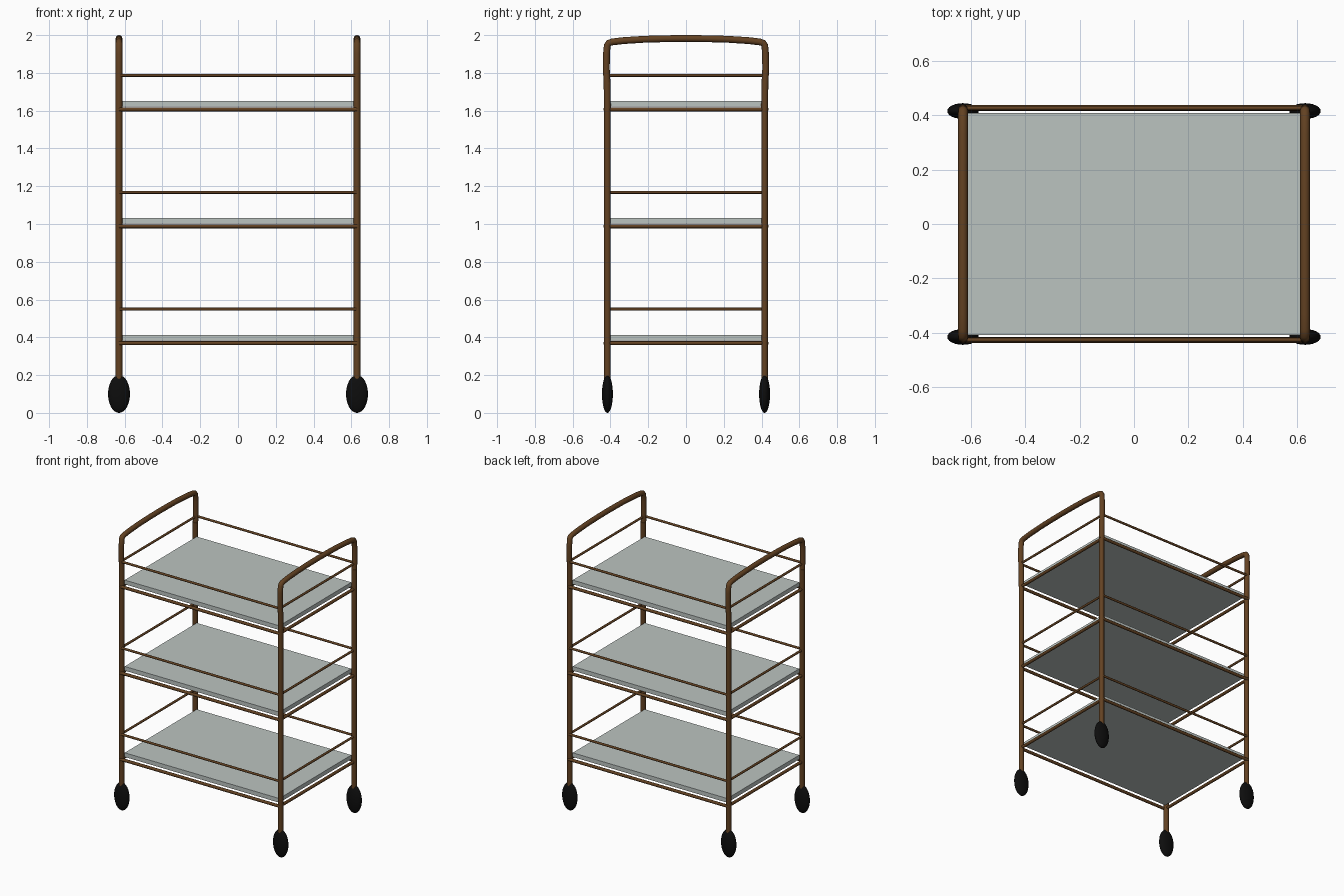
import bpy
import math
from mathutils import Vector

cube = bpy.data.objects.get("Cube")
if cube:
    bpy.data.objects.remove(cube, do_unlink=True)


def material(name, rgb, rough, metal=0.0):
    m = bpy.data.materials.new(name)
    m.use_nodes = True
    m.diffuse_color = (*rgb, 1)
    bsdf = next(n for n in m.node_tree.nodes if n.type == 'BSDF_PRINCIPLED')
    bsdf.inputs["Base Color"].default_value = (*rgb, 1)
    bsdf.inputs["Roughness"].default_value = rough
    bsdf.inputs["Metallic"].default_value = metal
    return m


BRONZE = material("bronze brown", (0.125, 0.054, 0.016), 0.5)
PANEL = material("pale grey green", (0.50, 0.55, 0.53), 0.4)
RUBBER = material("black rubber", (0.004, 0.004, 0.004), 0.7)


def finish(obj, name, mat, smooth=True):
    obj.name = obj.data.name = name
    obj.data.materials.append(mat)
    if smooth:
        bpy.ops.object.shade_smooth_by_angle(angle=math.radians(50))
    return obj


def rod(name, a, b, r, sides=12):
    a, b = Vector(a), Vector(b)
    d = b - a
    bpy.ops.mesh.primitive_cylinder_add(
        vertices=sides, radius=r, depth=d.length, location=(a + b) / 2,
        rotation=d.to_track_quat('Z', 'Y').to_euler())
    return finish(bpy.context.object, name, BRONZE)


def tube(name, points, r):
    """Bent round tube along a path, converted to a mesh."""
    cu = bpy.data.curves.new(name, 'CURVE')
    cu.dimensions = '3D'
    cu.bevel_depth, cu.bevel_resolution = r, 4
    cu.use_fill_caps = True
    sp = cu.splines.new('POLY')
    sp.points.add(len(points) - 1)
    for p, co in zip(sp.points, points):
        p.co = (*co, 1)
    obj = bpy.data.objects.new(name, cu)
    bpy.context.collection.objects.link(obj)
    bpy.ops.object.select_all(action='DESELECT')
    obj.select_set(True)
    bpy.context.view_layer.objects.active = obj
    bpy.ops.object.convert(target='MESH')
    return finish(bpy.context.object, name, BRONZE)


X, Y = 0.63, 0.416          # post centres
POST_R = 0.0175
SIDES = ((1, "left"), (-1, "right"))
ENDS = ((-1, "front"), (1, "back"))

# Corner posts and oval wheels
for sx, side in SIDES:
    for sy, end in ENDS:
        rod(f"{end}_{side}_post", (sx * X, sy * Y, 0.16), (sx * X, sy * Y, 1.75), POST_R)
        bpy.ops.mesh.primitive_uv_sphere_add(segments=24, ring_count=16, radius=1,
                                             location=(sx * X, sy * Y, 0.1))
        wheel = bpy.context.object
        wheel.scale = (0.058, 0.029, 0.1)
        bpy.ops.object.transform_apply(location=False, rotation=False, scale=True)
        finish(wheel, f"{end}_{side}_wheel", RUBBER)

# Arched push handles rising from the posts
half = [(0.416, 1.61), (0.418, 1.75), (0.422, 1.82), (0.421, 1.90), (0.417, 1.945),
        (0.409, 1.958), (0.39, 1.964), (0.33, 1.971), (0.22, 1.978), (0.11, 1.981)]
arch = half + [(0, 1.982)] + [(-y, z) for y, z in reversed(half)]
for sx, side in SIDES:
    tube(f"{side}_handle", [(sx * X, y, z) for y, z in arch], 0.018)

# Three tiers: support frame, panel and guard rails
for tier, z in (("bottom", 0.369), ("middle", 0.988), ("top", 1.607)):
    for kind, rz, r in (("support", z, 0.0105), ("guard", z + 0.18, 0.008)):
        for sy, end in ENDS:
            y = sy * 0.427
            rod(f"{tier}_{end}_{kind}_rail", (-X, y, rz), (X, y, rz), r)
        for sx, side in SIDES:
            rod(f"{tier}_{side}_{kind}_rail", (sx * X, -Y, rz), (sx * X, Y, rz), r)
    bpy.ops.mesh.primitive_cube_add(size=1, location=(0, 0, z + 0.029))
    shelf = bpy.context.object
    shelf.scale = (1.226, 0.816, 0.03)
    bpy.ops.object.transform_apply(location=False, rotation=False, scale=True)
    finish(shelf, f"{tier}_shelf", PANEL, smooth=False)
